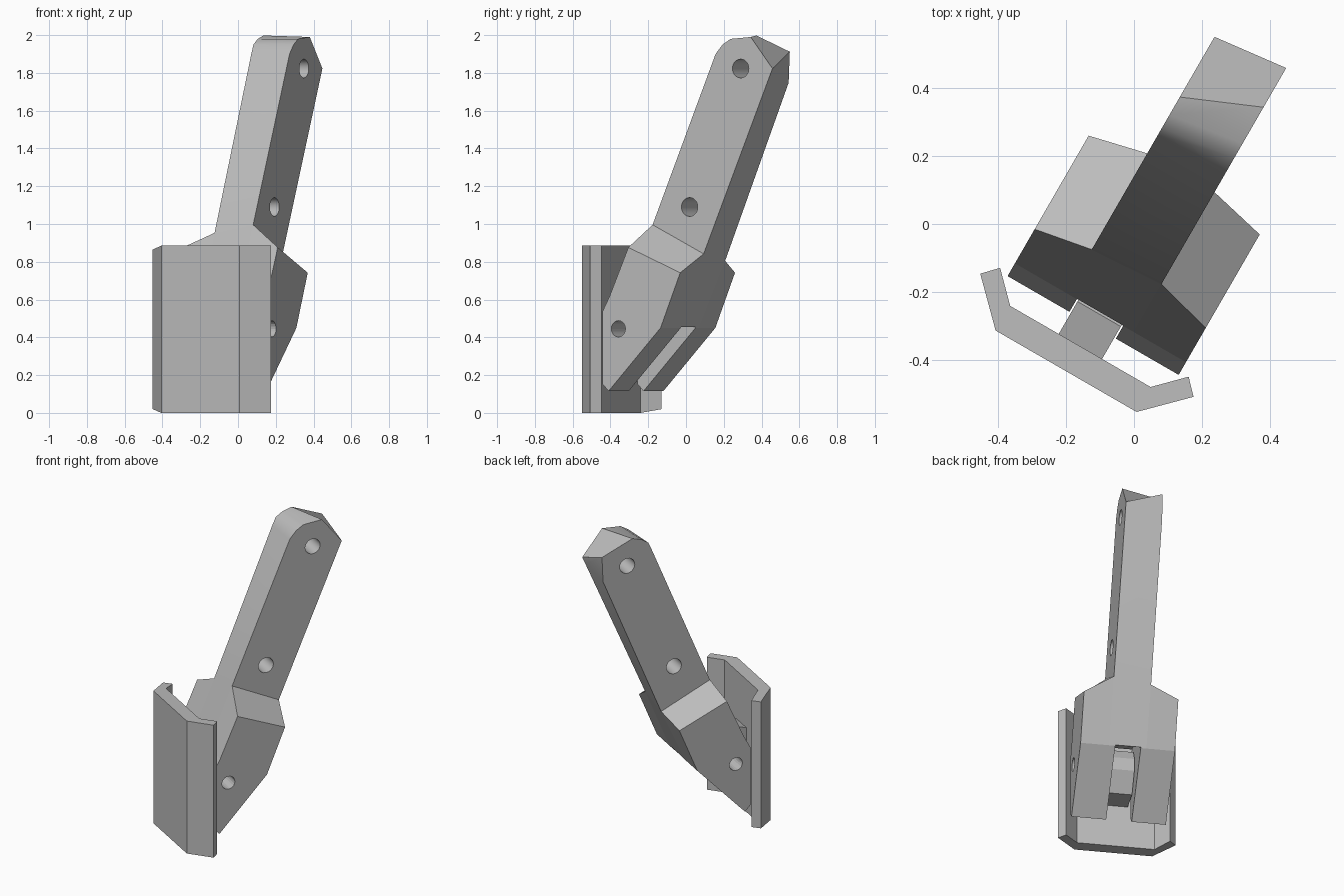
import bpy, bmesh, math
from mathutils import Vector

if "Cube" in bpy.data.objects:
    bpy.data.objects.remove(bpy.data.objects["Cube"])

grey = bpy.data.materials.new("plain grey")
grey.use_nodes = True
COLOUR = (0.5, 0.5, 0.5, 1)
grey.diffuse_color = COLOUR
grey.node_tree.nodes["Principled BSDF"].inputs["Base Color"].default_value = COLOUR

TURN = math.radians(-30)      # the whole bracket is turned about z


def loft(name, rings):
    """Skin a row of equal-length rings and cap both ends."""
    bm = bmesh.new()
    rows = [[bm.verts.new(p) for p in ring] for ring in rings]
    for a, b in zip(rows, rows[1:]):
        for i in range(len(a)):
            j = (i + 1) % len(a)
            bm.faces.new((a[i], a[j], b[j], b[i]))
    bm.faces.new(rows[0])
    bm.faces.new(rows[-1])
    bmesh.ops.recalc_face_normals(bm, faces=bm.faces)
    mesh = bpy.data.meshes.new(name)
    bm.to_mesh(mesh)
    bm.free()
    mesh.materials.append(grey)
    ob = bpy.data.objects.new(name, mesh)
    ob.rotation_euler.z = TURN
    bpy.context.collection.objects.link(ob)
    return ob


def side(u, profile):
    return [(u, v, z) for v, z in profile]


def activate(ob):
    bpy.ops.object.select_all(action='DESELECT')
    ob.select_set(True)
    bpy.context.view_layer.objects.active = ob


def cut(ob, cutter):
    mod = ob.modifiers.new("cut", 'BOOLEAN')
    mod.operation = 'DIFFERENCE'
    mod.solver = 'EXACT'
    mod.object = cutter
    cutter.hide_render = True
    activate(ob)
    bpy.ops.object.modifier_apply(modifier=mod.name)
    bpy.data.objects.remove(cutter)


def drill(ob, v, z, r, n=20):
    ring = [(v + r * math.cos(math.tau * i / n), z + r * math.sin(math.tau * i / n))
            for i in range(n)]
    cut(ob, loft("hole_cutter", [side(-0.6, ring), side(0.6, ring)]))


# Clamp body: wide lower block whose shoulders rise to the arm
LEFT, ARM_L, ARM_R, RIGHT = 0.335, 0.158, -0.07, -0.245
lower = [(-0.275, 0.615), (-0.318, 0.535), (-0.318, 0.154), (-0.28, 0.115), (0.038, 0.45)]
shoulder = [(0.158, 0.742), (-0.159, 0.876)]
neck_l = [(0.199, 0.842), (-0.113, 0.996)]
neck_r = [(0.199, 0.805), (-0.127, 0.953)]
body = loft("clamp_body", [side(RIGHT, lower + shoulder), side(ARM_R, lower + neck_r),
                           side(ARM_L, lower + neck_l), side(LEFT, lower + shoulder)])

# Slot that splits the lower block into two legs
slot = [(-0.5, -0.1), (0.2, -0.1), (0.2, 0.455), (0.037, 0.455),
        (-0.1, 0.59), (-0.29, 0.62), (-0.5, 0.62)]
cut(body, loft("slot_cutter", [side(-0.035, slot), side(0.122, slot)]))
drill(body, -0.22, 0.445, 0.043)

# Arm with a rounded, slightly skewed tip
tip_l = [(0.272, 1.90), (0.315, 1.95), (0.364, 1.98), (0.487, 1.99), (0.62, 1.823), (0.6, 1.777)]
tip_r = [(0.262, 1.90), (0.285, 1.95), (0.33, 1.98), (0.39, 1.998), (0.594, 1.912), (0.587, 1.748)]
arm = loft("arm", [side(ARM_R, neck_r + tip_r), side(ARM_L, neck_l + tip_l)])
for v, z in ((0.425, 1.823), (0.113, 1.09)):
    drill(arm, v, z, 0.05)
activate(arm)
bpy.ops.object.shade_smooth_by_angle(angle=math.radians(30))

# Front plate with bent wings; one wing tip is trimmed top and bottom
MID = 0.0435
half = [(0.238, -0.39), (0.3195, -0.308), (0.3615, -0.352), (0.239, -0.474)]
outline = [(MID + u, v) for u, v in half] + [(MID - u, v) for u, v in reversed(half)]
rings = []
for z, trim in ((0, 0.02), (0.885, -0.02)):
    rings.append([(u, v, z + (trim if u < -0.25 else 0)) for u, v in outline])
loft("front_plate", rings)

# Hinge tongue joining the plate to the slot
tongue = [(-0.4, 0.28), (-0.24, 0.28), (-0.155, 0.40), (-0.15, 0.48),
          (-0.19, 0.55), (-0.28, 0.6), (-0.4, 0.56)]
lug = loft("hinge_tongue", [side(-0.03, tongue), side(0.117, tongue)])
drill(lug, -0.23, 0.44, 0.043)
